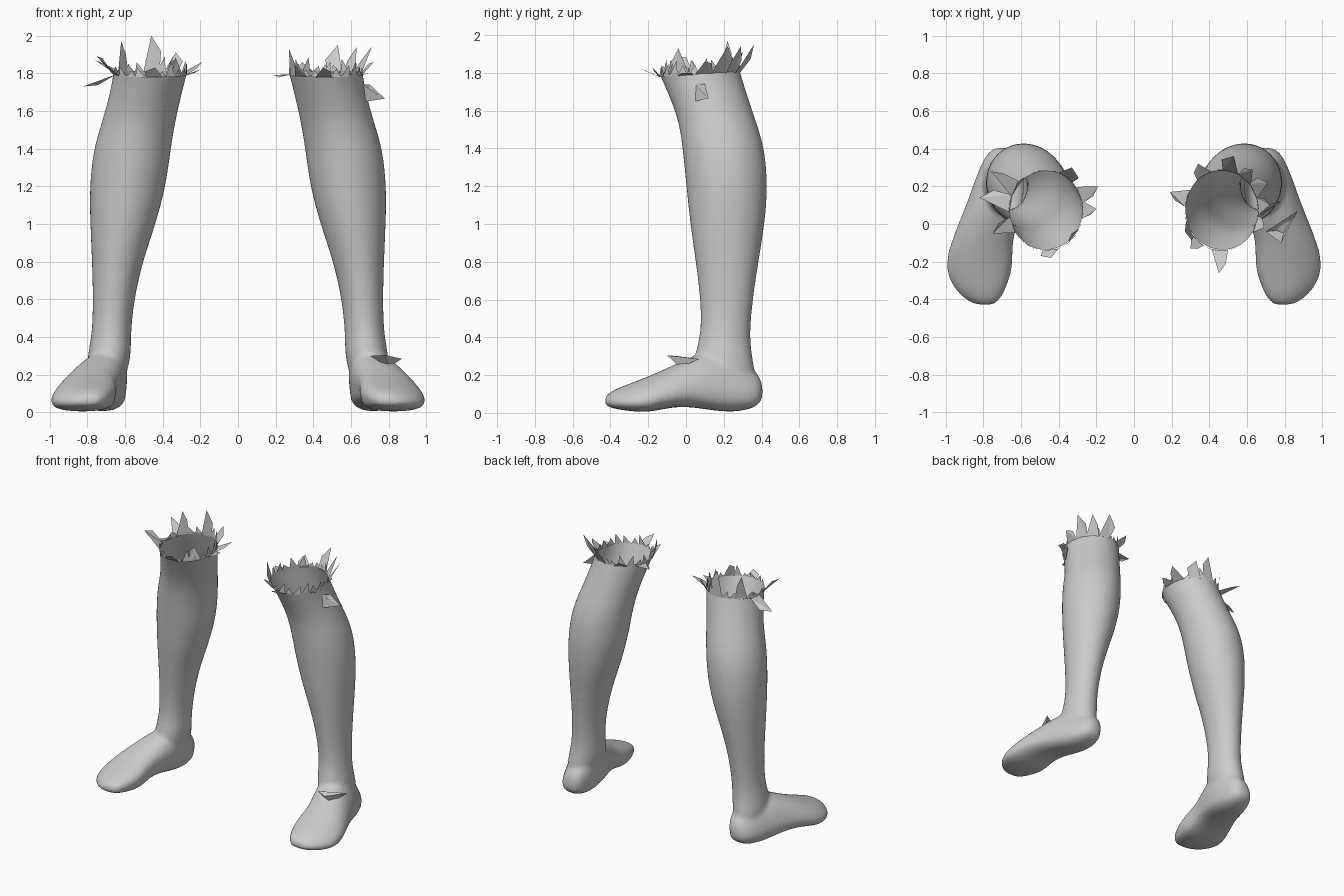
import bpy, bmesh, random
from math import sin, cos, pi, atan2, copysign
from mathutils import Vector

if "Cube" in bpy.data.objects:
    bpy.data.objects.remove(bpy.data.objects["Cube"])

random.seed(4)
N = 24

# shin and calf: z, inner x, outer x, front y, back y
LEG = [(1.92, .25, .65, -.20, .25), (1.8, .268, .662, -.145, .29), (1.7, .295, .68, -.10, .32),
       (1.55, .33, .72, -.04, .37), (1.4, .355, .77, -.02, .42), (1.2, .38, .79, 0, .435),
       (1.0, .435, .786, .02, .42), (.8, .505, .776, .05, .385), (.6, .55, .77, .075, .355),
       (.42, .568, .775, .08, .338), (.3, .565, .80, .04, .35), (.16, .60, .81, .04, .38)]
# foot: y, inner x, outer x, sole z, top z
FOOT = [(.405, .66, .74, .07, .16), (.37, .615, .79, .025, .23), (.25, .59, .84, .0, .31),
        (.12, .595, .885, .015, .34), (0, .625, .935, .035, .285), (-.1, .655, .975, .025, .238),
        (-.21, .648, 1.005, .0, .19), (-.3, .67, .985, .01, .155), (-.38, .70, .93, .02, .125),
        (-.43, .74, .85, .04, .09)]


def leg_ring(r):
    z, a, b, f, k = r
    return [((a + b) / 2 + (b - a) / 2 * cos(t), (f + k) / 2 + (k - f) / 2 * sin(t), z)
            for t in (2 * pi * i / N for i in range(N))]


def foot_ring(r):
    y, a, b, lo, hi = r
    mid, out = lo + .36 * (hi - lo), []
    for i in range(N):
        c, s = cos(2 * pi * i / N), sin(2 * pi * i / N)
        h = (b - a) / 2
        x = (a + b) / 2 + h * copysign(abs(c) ** .85, c) - h * .3 * max(s, 0)
        z = mid + s * (hi - mid) if s > 0 else mid - (-s) ** .7 * (mid - lo)
        out.append((x, y, z))
    return out


def loft(bm, rings):
    vs = [[bm.verts.new(p) for p in r] for r in rings]
    for a, b in zip(vs, vs[1:]):
        for i in range(N):
            bm.faces.new((a[i], a[(i + 1) % N], b[(i + 1) % N], b[i]))
    for r in (vs[0], vs[-1]):
        c = bm.verts.new(sum((v.co for v in r), Vector()) / N)
        for i in range(N):
            bm.faces.new((r[i], r[(i + 1) % N], c))


def add_object(name, bm):
    me = bpy.data.meshes.new(name)
    bm.to_mesh(me)
    bm.free()
    ob = bpy.data.objects.new(name, me)
    bpy.context.collection.objects.link(ob)
    return ob


# one leg and foot, fused into a single skin
bm = bmesh.new()
loft(bm, [leg_ring(r) for r in LEG])
loft(bm, [foot_ring(r) for r in FOOT])
bmesh.ops.recalc_face_normals(bm, faces=bm.faces)
body = add_object("leg_body", bm)
body.modifiers.new("subdivide", 'SUBSURF').levels = 2
rm = body.modifiers.new("fuse", 'REMESH')
rm.mode, rm.voxel_size = 'VOXEL', .014
sm = body.modifiers.new("soften", 'SMOOTH')
sm.factor, sm.iterations = .5, 8
skin = bpy.data.meshes.new_from_object(body.evaluated_get(bpy.context.evaluated_depsgraph_get()))
bpy.data.objects.remove(body)

# cut the top open and mirror for the other side
for name, side in (("right_leg", 1), ("left_leg", -1)):
    bm = bmesh.new()
    bm.from_mesh(skin)
    bmesh.ops.bisect_plane(bm, geom=bm.verts[:] + bm.edges[:] + bm.faces[:],
                           plane_co=(0, .07, 1.80), plane_no=(0, -.06, 1), clear_outer=True)
    for v in bm.verts:
        v.co.x *= side
    if side < 0:
        bmesh.ops.reverse_faces(bm, faces=bm.faces)
    for f in bm.faces:
        f.smooth = True
    add_object(name, bm)


def rim(side, t, z=1.79):
    return Vector((side * (.465 + .195 * cos(t)), .072 + .215 * sin(t), z + .012 * sin(t)))


# torn rim: ragged collar with large shards pointing at the given tips
TIPS = {
    1: [(.19, .17, 1.79), (.27, -.04, 1.93), (.30, -.13, 1.84), (.45, -.26, 1.83), (.34, .32, 1.86),
        (.53, .36, 1.95), (.63, .29, 1.94), (.71, .22, 1.94), (.72, .10, 1.86), (.69, -.02, 1.80)],
    -1: [(-.82, .14, 1.73), (-.76, .28, 1.87), (-.75, -.05, 1.89), (-.62, .22, 1.97), (-.46, .28, 2.0),
         (-.33, .30, 1.91), (-.19, .20, 1.86), (-.20, .08, 1.82), (-.33, -.05, 1.88), (-.44, -.18, 1.83)]}
for side, tips in TIPS.items():
    bm = bmesh.new()
    n = 22
    for i in range(n):
        t0, t1 = 2 * pi * i / n, 2 * pi * (i + 1) / n
        tip = rim(side, (t0 + t1) / 2 + random.uniform(-.15, .15), 1.79 + random.uniform(.03, .09))
        bm.faces.new([bm.verts.new(p) for p in (rim(side, t0), rim(side, t1), tip)])
    for p in tips:
        tip = Vector(p)
        t = atan2((tip.y - .072) / .215, (side * tip.x - .465) / .195)
        a, b = rim(side, t - .22), rim(side, t + .22)
        corner = b.lerp(tip, .6) + (b - a) * random.uniform(.1, .5) + Vector((0, 0, random.uniform(-.03, .03)))
        va, vb, vt, vc = [bm.verts.new(q) for q in (a, b, tip, corner)]
        bm.faces.new((va, vb, vt))
        bm.faces.new((vb, vc, vt))
    add_object("right_torn_rim" if side > 0 else "left_torn_rim", bm)

# stray shards on the right leg: below the knee and across the instep
STRAYS = {
    "knee_shard": [(.66, .05, 1.74), (.78, .12, 1.665), (.68, .05, 1.65), (.70, .10, 1.74)],
    "instep_shard": [(.70, -.04, 1 * .30), (.87, .07, .285), (.80, -.03, .24), (.78, -.10, .305)]}
for name, pts in STRAYS.items():
    bm = bmesh.new()
    a, b, c, d = [bm.verts.new(p) for p in pts]
    bm.faces.new((a, c, b))
    bm.faces.new((a, d, c))
    bm.faces.new((c, d, b))
    add_object(name, bm)
